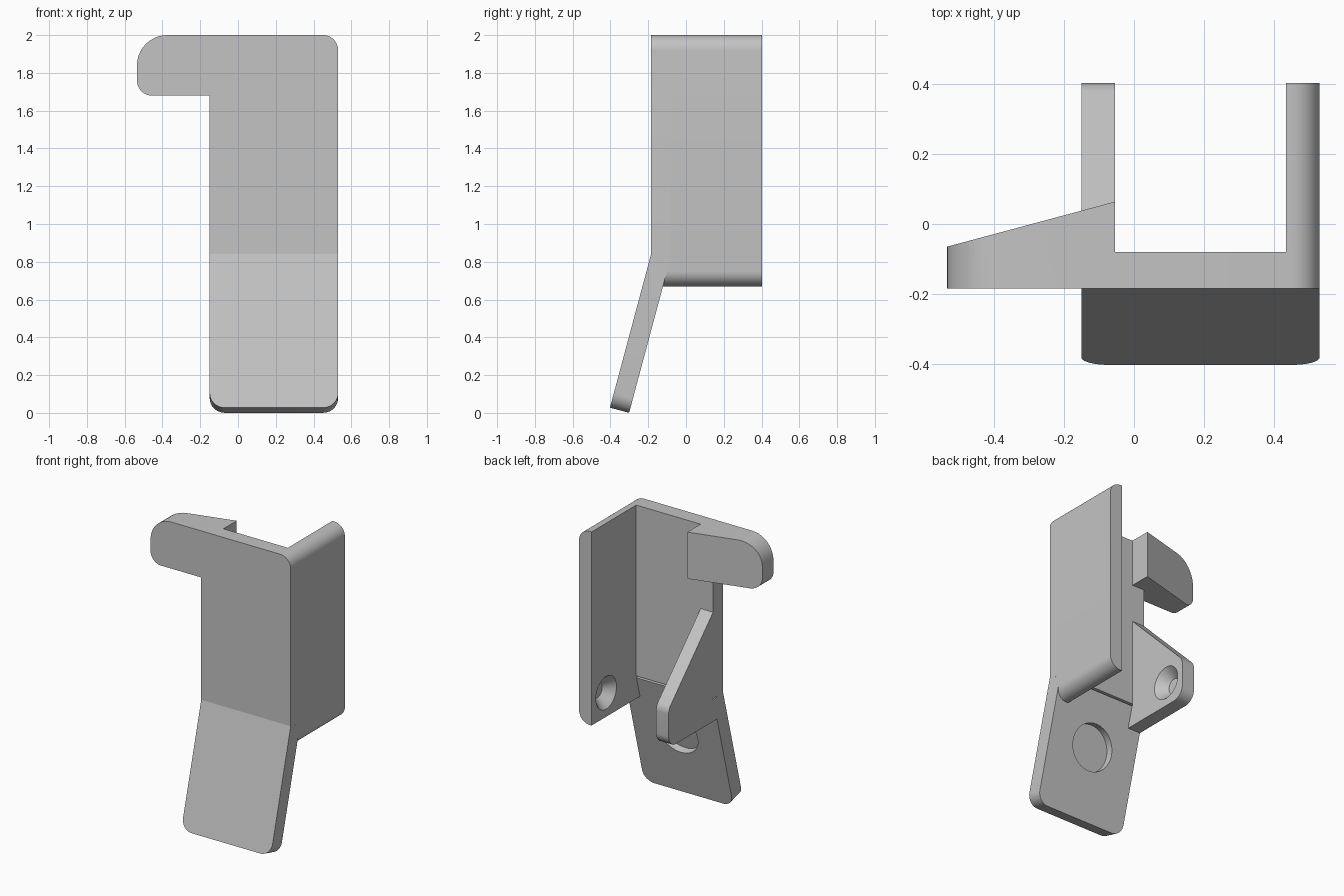
import bpy, bmesh
from math import radians, tan, sin
from mathutils import Vector, Matrix

cube = bpy.data.objects.get("Cube")
if cube:
    bpy.data.objects.remove(cube, do_unlink=True)

grey = bpy.data.materials.new("plain grey")
grey.use_nodes = True
colour = (0.55, 0.55, 0.55, 1)
grey.diffuse_color = colour
grey.node_tree.nodes["Principled BSDF"].inputs["Base Color"].default_value = colour

# Overall dimensions
RIGHT, LEFT = -0.15, 0.53        # plate edges
FRONT, INNER, BACK = -0.185, -0.08, 0.403
THICK, WALL = 0.105, 0.095
FOLD, FLOOR, TOP = 0.84, 0.67, 2.0
R = 0.08                         # usual corner radius
TILT = radians(15)


def rounded(corners, steps=10):
    """Outline from (a, b, radius) corners, with arcs where radius > 0."""
    out = []
    for i, (a, b, r) in enumerate(corners):
        p = Vector((a, b))
        if not r:
            out.append(p)
            continue
        u = (Vector(corners[i - 1][:2]) - p).normalized()
        v = (Vector(corners[(i + 1) % len(corners)][:2]) - p).normalized()
        half = u.angle(v) / 2
        c = p + (u + v).normalized() * (r / sin(half))
        s, e = p + u * (r / tan(half)) - c, p + v * (r / tan(half)) - c
        out += [c + s.slerp(e, k / steps).normalized() * r for k in range(steps + 1)]
    return out


def finish(name, bm):
    bmesh.ops.recalc_face_normals(bm, faces=bm.faces[:])
    me = bpy.data.meshes.new(name)
    bm.to_mesh(me)
    bm.free()
    me.materials.append(grey)
    ob = bpy.data.objects.new(name, me)
    bpy.context.collection.objects.link(ob)
    return ob


def prism(name, corners, lo, hi, along="y", back=None):
    """Extrude an outline along y (outline in x, z) or along x (outline in y, z)."""
    bm = bmesh.new()
    place = (lambda p: (p.x, lo, p.y)) if along == "y" else (lambda p: (lo, p.x, p.y))
    face = bm.faces.new([bm.verts.new(place(p)) for p in rounded(corners)])
    far = bmesh.ops.extrude_face_region(bm, geom=[face])["geom"]
    for v in far:
        if isinstance(v, bmesh.types.BMVert):
            if along == "y":
                v.co.y = back(v.co.x) if back else hi
            else:
                v.co.x = hi
    return finish(name, bm)


def pocket(ob, centre, direction, r_open, r_end, depth):
    """Cut a blind round or conical pocket going inwards along direction."""
    d, extra = Vector(direction), 0.01
    r_start = r_open + (r_open - r_end) * extra / depth
    bm = bmesh.new()
    bmesh.ops.create_cone(bm, cap_ends=True, segments=48, radius1=r_start,
                          radius2=r_end, depth=depth + extra)
    turn = d.to_track_quat("Z", "Y").to_matrix().to_4x4()
    mid = Vector(centre) + d * (depth - extra) / 2
    bm.transform(Matrix.Translation(mid) @ turn)
    cutter = finish("pocket_cutter", bm)
    cutter.hide_render = True
    mod = ob.modifiers.new("pocket", "BOOLEAN")
    mod.operation, mod.solver, mod.object = "DIFFERENCE", "EXACT", cutter
    bpy.context.view_layer.objects.active = ob
    bpy.ops.object.modifier_apply(modifier=mod.name)
    bpy.data.objects.remove(cutter, do_unlink=True)


# Upright front plate, notched where the hook joins
inner_fold = FOLD - THICK * tan(TILT / 2)
hook_root, hook_low = RIGHT + WALL, 1.68
front_plate = prism("front_plate", [
    (RIGHT, inner_fold, 0), (LEFT, inner_fold, 0), (LEFT, TOP, R),
    (hook_root, TOP, 0), (hook_root, hook_low, 0), (RIGHT, hook_low, 0)],
    FRONT, INNER)

# Hook with a back face that tapers towards its tip
tip = -0.535
hook = prism("hook", [
    (tip, hook_low, R), (hook_root, hook_low, 0),
    (hook_root, TOP, 0), (tip, TOP, 2 * R)],
    FRONT, 0, back=lambda x: -0.065 + (x - tip) * tan(TILT))

# Tilted lower plate with a round pocket in its back
length = 0.841
lower_plate = prism("lower_plate", [
    (RIGHT, -length, R), (LEFT, -length, R), (LEFT, 0, 0), (RIGHT, 0, 0)],
    0, THICK)
pocket(lower_plate, ((RIGHT + LEFT) / 2, THICK, -0.36), (0, -1, 0), 0.155, 0.155, 0.05)
lower_plate.location = (0, FRONT, FOLD)
lower_plate.rotation_euler.x = -TILT

# Full-height side wall with rounded outer edges and a countersink
side_wall = prism("side_wall", [
    (LEFT - WALL, FLOOR, 0), (LEFT, FLOOR, R), (LEFT, TOP, R), (LEFT - WALL, TOP, 0)],
    -0.125, BACK)
pocket(side_wall, (LEFT - WALL, 0.245, 0.835), (1, 0, 0), 0.112, 0.05, 0.065)

# Sloping gusset wall on the other side, with a facing countersink
gusset = prism("gusset_wall", [
    (-0.122, FLOOR, 0), (BACK, FLOOR, R), (BACK, 0.935, R),
    (INNER, 1.42, 0), (INNER, inner_fold, 0)],
    RIGHT, hook_root, along="x")
pocket(gusset, (hook_root, 0.245, 0.835), (-1, 0, 0), 0.112, 0.05, 0.065)

# Smooth arcs, crisp edges
for ob in (front_plate, hook, lower_plate, side_wall, gusset):
    ob.data.shade_smooth()
    ob.data.set_sharp_from_angle(angle=radians(30))
